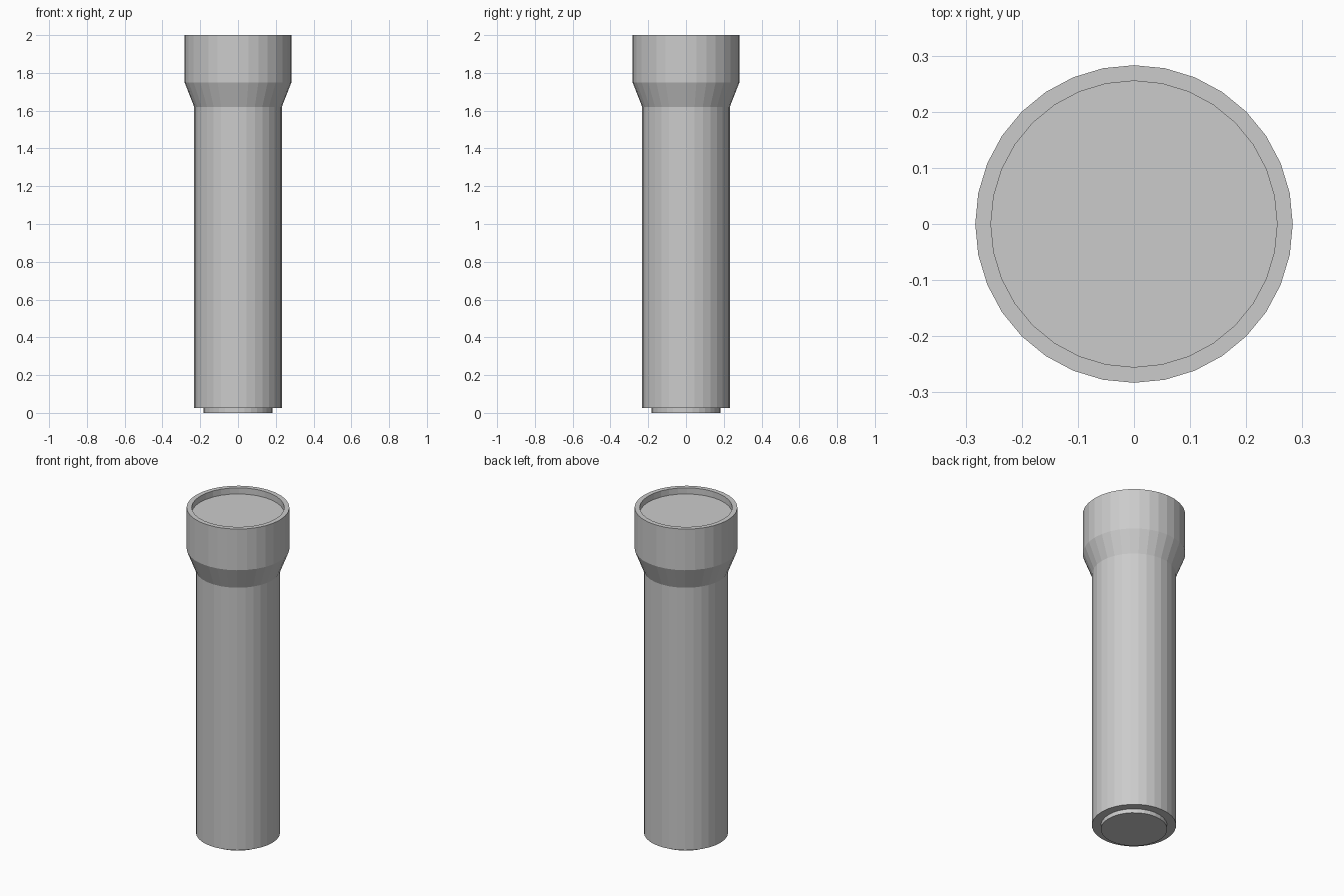
import bpy
import bmesh
from math import cos, sin, tau

cube = bpy.data.objects.get("Cube")
if cube:
    bpy.data.objects.remove(cube, do_unlink=True)

SIDES = 32

grey = bpy.data.materials.new("light_grey")
grey.use_nodes = True
colour = (0.6, 0.6, 0.6, 1)
grey.diffuse_color = colour
grey.node_tree.nodes["Principled BSDF"].inputs["Base Color"].default_value = colour


def turned(name, profile):
    """Revolve (radius, height) points around z and cap both ends."""
    bm = bmesh.new()
    rings = [[bm.verts.new((r * cos(tau * i / SIDES), r * sin(tau * i / SIDES), z))
              for i in range(SIDES)] for r, z in profile]
    for low, high in zip(rings, rings[1:]):
        for i in range(SIDES):
            j = (i + 1) % SIDES
            bm.faces.new((low[i], low[j], high[j], high[i]))
    bm.faces.new(rings[0][::-1])
    bm.faces.new(rings[-1])
    mesh = bpy.data.meshes.new(name)
    bm.to_mesh(mesh)
    bm.free()
    mesh.materials.append(grey)
    obj = bpy.data.objects.new(name, mesh)
    bpy.context.collection.objects.link(obj)


# Handle, flared neck, head and recessed lens in one turned shell,
# starting with the small tail cap
turned("torch_body", [
    (0.183, 0), (0.183, 0.025),        # tail cap
    (0.232, 0.025), (0.232, 1.62),     # handle
    (0.283, 1.75), (0.283, 2),         # flare and head
    (0.255, 2), (0.255, 1.963),        # rim and recessed lens
])
